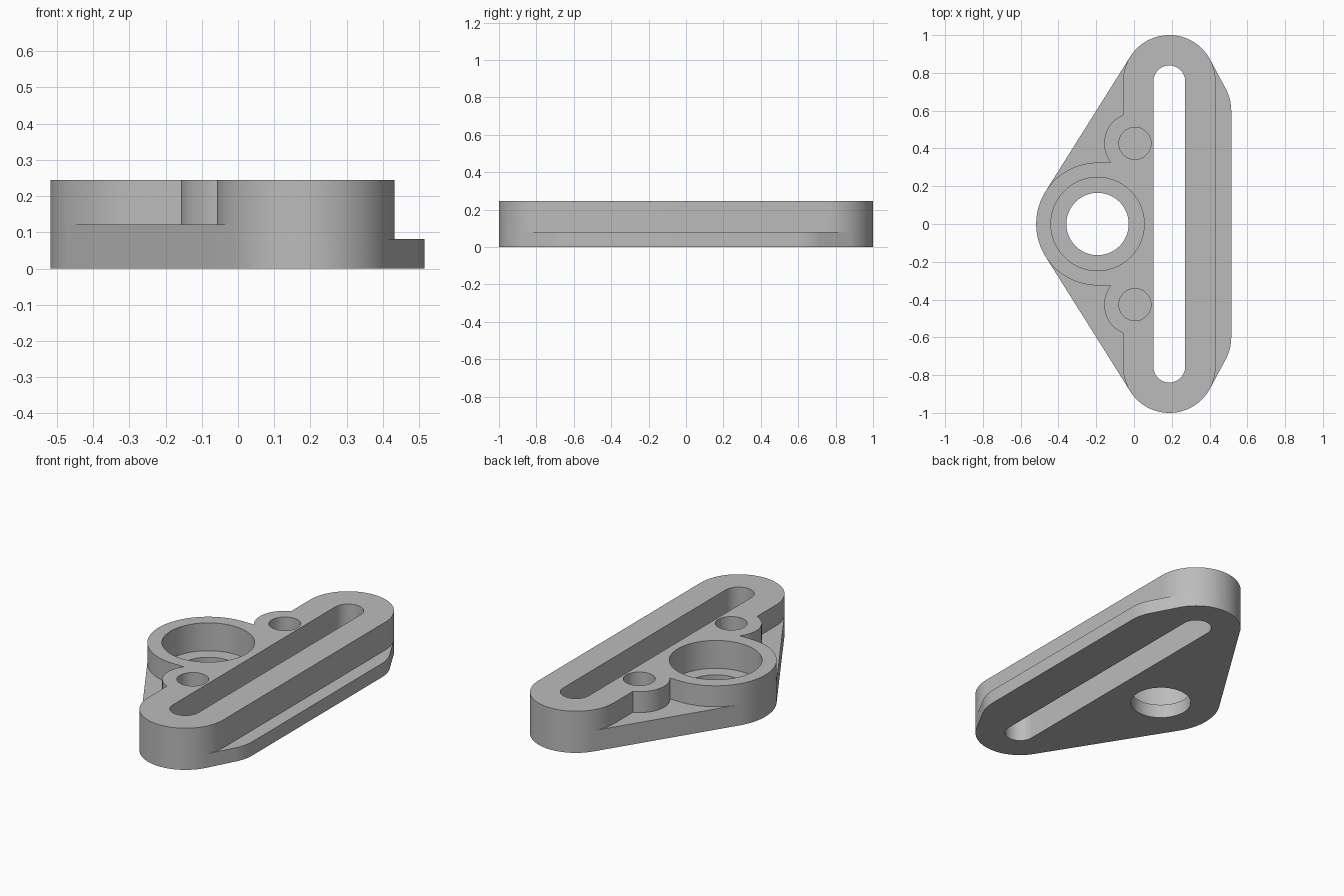
import bpy
import bmesh
import math
from mathutils import Vector
from mathutils.geometry import convex_hull_2d

cube = bpy.data.objects.get("Cube")
if cube:
    bpy.data.objects.remove(cube, do_unlink=True)

grey = bpy.data.materials.new("plain grey")
grey.use_nodes = True
grey.diffuse_color = (0.5, 0.5, 0.5, 1)
grey.node_tree.nodes["Principled BSDF"].inputs["Base Color"].default_value = grey.diffuse_color

# Main dimensions
TOP, WEB, FLANGE = 0.245, 0.122, 0.081
RAIL_X, RAIL_Y, RAIL_R, SLOT_R = 0.187, 0.755, 0.245, 0.084
RING_X, RING_R, BORE_R, HOLE_R = -0.193, 0.325, 0.247, 0.165
BOSS_X, BOSS_Y, BOSS_R, PIN_R = 0.005, 0.427, 0.163, 0.085


def circle(x, y, r, n=96):
    return [Vector((x + r * math.cos(math.tau * i / n),
                    y + r * math.sin(math.tau * i / n))) for i in range(n)]


def pair(x, y, r):
    """Two circles mirrored front to back."""
    return circle(x, y, r) + circle(x, -y, r)


def prism(name, points, low, high):
    """Upright solid whose outline wraps tightly around the points."""
    outline = [points[i] for i in convex_hull_2d(points)]
    bm = bmesh.new()
    base = bm.faces.new([bm.verts.new((p.x, p.y, low)) for p in outline])
    extruded = bmesh.ops.extrude_face_region(bm, geom=[base])["geom"]
    top = [v for v in extruded if isinstance(v, bmesh.types.BMVert)]
    bmesh.ops.translate(bm, verts=top, vec=(0, 0, high - low))
    bmesh.ops.recalc_face_normals(bm, faces=bm.faces)
    mesh = bpy.data.meshes.new(name)
    bm.to_mesh(mesh)
    bm.free()
    mesh.materials.append(grey)
    obj = bpy.data.objects.new(name, mesh)
    bpy.context.collection.objects.link(obj)
    return obj


def combine(target, tool, operation):
    """Apply a boolean and discard the tool."""
    mod = target.modifiers.new("combine", "BOOLEAN")
    mod.operation, mod.solver, mod.object = operation, "EXACT", tool
    bpy.context.view_layer.objects.active = target
    bpy.ops.object.modifier_apply(modifier=mod.name)
    bpy.data.objects.remove(tool, do_unlink=True)


# Long rounded rail is the body that everything joins
ends = pair(RAIL_X, RAIL_Y, RAIL_R)
ring = circle(RING_X, 0, RING_R)
bracket = prism("slotted_bracket", ends, 0, TOP)

# Triangular web, side flange, bearing ring with its neck, pin bosses
neck = [Vector((RAIL_X, s * RING_R)) for s in (-1, 1)]
additions = [
    prism("triangular_web", ends + ring, 0, WEB),
    prism("side_flange", ends + pair(0.27, 0.6, RAIL_R), 0, FLANGE),
    prism("bearing_ring", ring + neck, 0, TOP),
]
for side in (-1, 1):
    additions.append(prism("pin_boss", circle(BOSS_X, side * BOSS_Y, BOSS_R), 0.04, TOP))
for part in additions:
    combine(bracket, part, "UNION")

# Long slot, stepped bore and blind pin holes
cutters = [
    prism("slot_cutter", pair(RAIL_X, RAIL_Y, SLOT_R), -0.1, 0.4),
    prism("through_cutter", circle(RING_X, 0, HOLE_R), -0.1, 0.4),
    prism("bore_cutter", circle(RING_X, 0, BORE_R), FLANGE, 0.4),
]
for side in (-1, 1):
    cutters.append(prism("pin_cutter", circle(BOSS_X, side * BOSS_Y, PIN_R), FLANGE, 0.4))
for cutter in cutters:
    cutter.hide_render = True
    combine(bracket, cutter, "DIFFERENCE")

# Smooth round walls with crisp edges
bpy.ops.object.select_all(action="DESELECT")
bracket.select_set(True)
bpy.context.view_layer.objects.active = bracket
bpy.ops.object.shade_smooth_by_angle(angle=math.radians(25))
